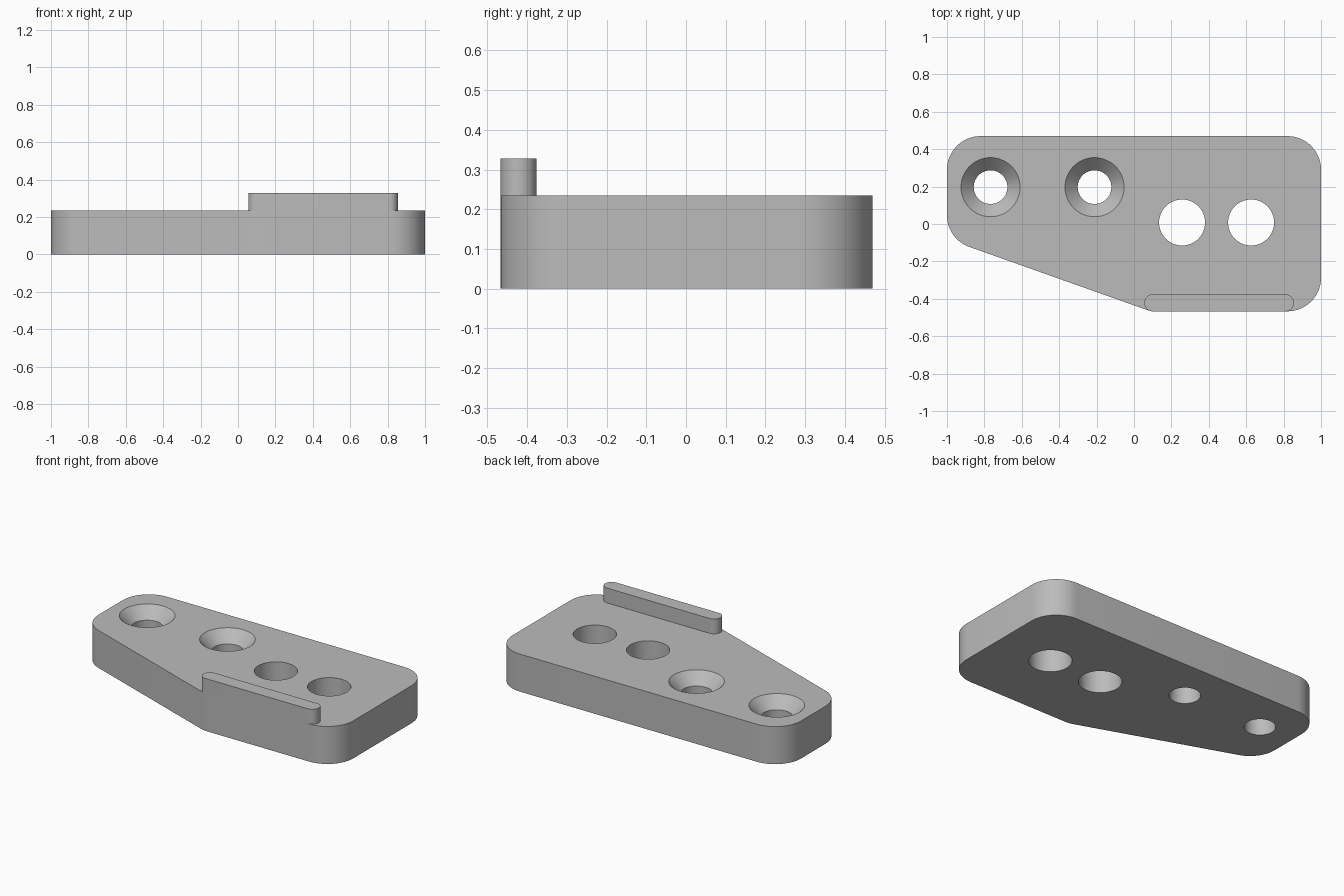
import bpy, bmesh
from math import sin, cos, pi, atan2, tan
from mathutils import Vector

cube = bpy.data.objects.get("Cube")
if cube:
    bpy.data.objects.remove(cube, do_unlink=True)

THICK = 0.235
BAR_TOP = 0.328

grey = bpy.data.materials.new("plain grey")
grey.use_nodes = True
colour = (0.5, 0.5, 0.5, 1)
grey.diffuse_color = colour
grey.node_tree.nodes["Principled BSDF"].inputs["Base Color"].default_value = colour


def rounded(corners, radius, steps=14):
    """Round every corner of a convex counter-clockwise outline."""
    pts = []
    n = len(corners)
    for i in range(n):
        p = Vector(corners[i])
        a = (p - Vector(corners[i - 1])).normalized()
        b = (Vector(corners[(i + 1) % n]) - p).normalized()
        turn = atan2(a.x * b.y - a.y * b.x, a.dot(b))
        centre = p - a * radius * tan(turn / 2) + Vector((-a.y, a.x)) * radius
        start = atan2(-a.x, a.y)
        for k in range(steps + 1):
            t = start + turn * k / steps
            pts.append((centre.x + radius * cos(t), centre.y + radius * sin(t)))
    return pts


def make_object(name, bm):
    bmesh.ops.remove_doubles(bm, verts=bm.verts, dist=1e-5)
    bmesh.ops.recalc_face_normals(bm, faces=bm.faces)
    mesh = bpy.data.meshes.new(name)
    bm.to_mesh(mesh)
    bm.free()
    mesh.materials.append(grey)
    obj = bpy.data.objects.new(name, mesh)
    bpy.context.collection.objects.link(obj)
    return obj


def loft(name, rings):
    """Skin closed rings of 3D points, capping both ends."""
    bm = bmesh.new()
    loops = [[bm.verts.new(p) for p in ring] for ring in rings]
    for lo, hi in zip(loops, loops[1:]):
        for i in range(len(lo)):
            bm.faces.new((lo[i - 1], lo[i], hi[i], hi[i - 1]))
    bm.faces.new(loops[0])
    bm.faces.new(loops[-1])
    return make_object(name, bm)


def prism(name, outline, z0, z1):
    return loft(name, [[(x, y, z) for x, y in outline] for z in (z0, z1)])


def lathe(name, x, y, profile, sides=64):
    angles = [2 * pi * i / sides for i in range(sides)]
    return loft(name, [[(x + r * cos(t), y + r * sin(t), z) for t in angles]
                       for r, z in profile])


def smooth(obj):
    bpy.ops.object.select_all(action='DESELECT')
    obj.select_set(True)
    bpy.context.view_layer.objects.active = obj
    bpy.ops.object.shade_smooth_by_angle(angle=pi / 6)


# Plate with one slanted side
corners = [(-1, -0.08), (0.09, -0.467), (1, -0.467), (1, 0.47), (-1, 0.47)]
plate = prism("plate", rounded(corners, 0.18), 0, THICK)

# Two countersunk screw holes and two plain holes
sink = [(0.09, -0.1), (0.09, THICK - 0.07), (0.158, THICK), (0.158, THICK + 0.1)]
plain = [(0.123, -0.1), (0.123, THICK + 0.1)]
cutters = [lathe("screw_hole_cutter", x, 0.197, sink) for x in (-0.767, -0.211)]
cutters += [lathe("plain_hole_cutter", x, 0.008, plain) for x in (0.257, 0.626)]
for cutter in cutters:
    cutter.hide_render = True
    mod = plate.modifiers.new("hole", 'BOOLEAN')
    mod.operation = 'DIFFERENCE'
    mod.solver = 'EXACT'
    mod.object = cutter

# Bake the holes and drop the cutters
bpy.context.view_layer.update()
baked = bpy.data.meshes.new_from_object(
    plate.evaluated_get(bpy.context.evaluated_depsgraph_get()))
plate.modifiers.clear()
plate.data = baked
for cutter in cutters:
    bpy.data.objects.remove(cutter, do_unlink=True)
smooth(plate)

# Raised rounded bar along the front edge
x0, x1, y0, y1 = 0.055, 0.855, -0.467, -0.376
bar = prism("raised_bar",
            rounded([(x0, y0), (x1, y0), (x1, y1), (x0, y1)], (y1 - y0) / 2),
            THICK, BAR_TOP)
smooth(bar)
